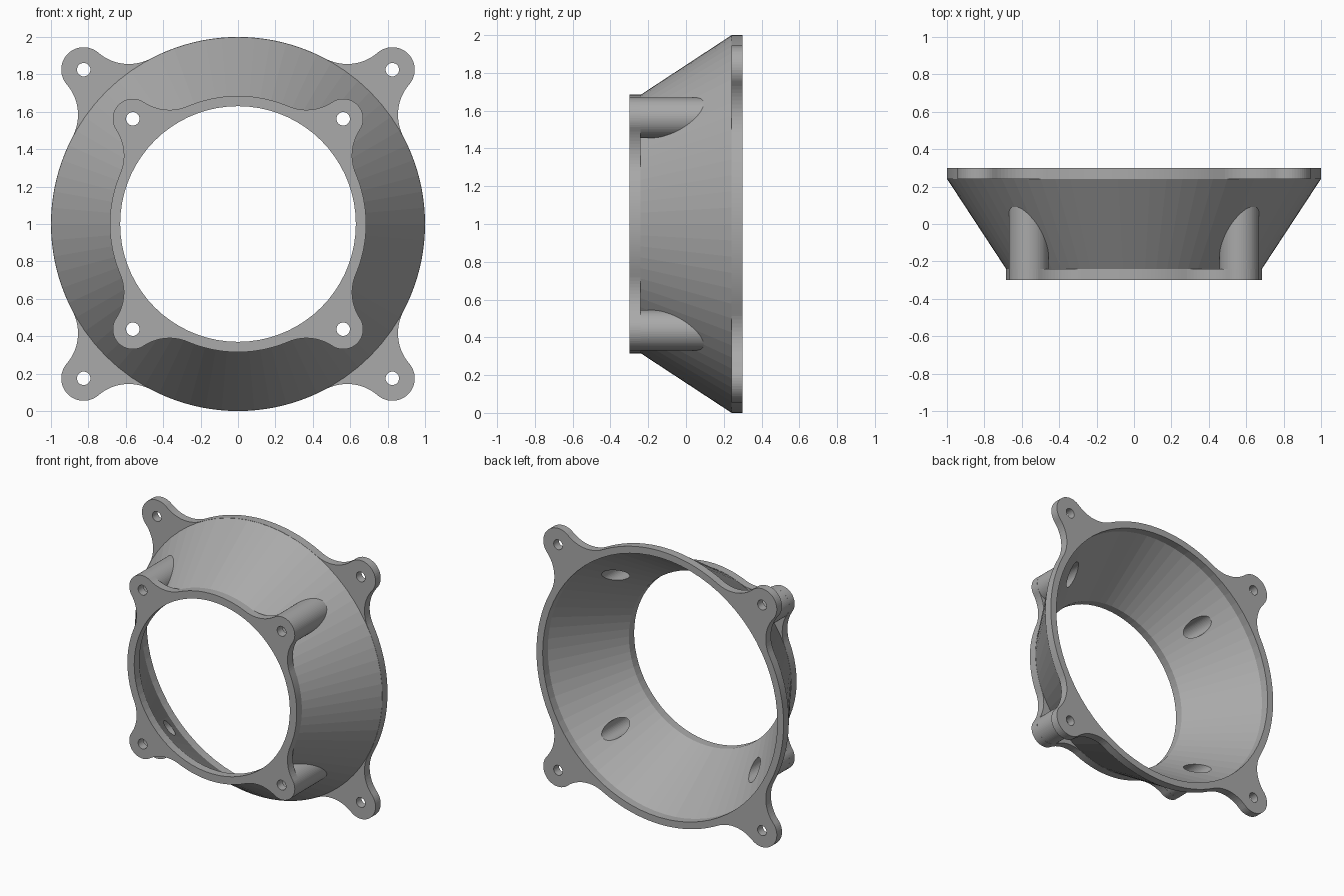
import bpy, bmesh, math
from mathutils import Vector

if "Cube" in bpy.data.objects:
    bpy.data.objects.remove(bpy.data.objects["Cube"])

SEGMENTS = 72
CORNERS = [(sx, sz) for sx in (-1, 1) for sz in (-1, 1)]

grey = bpy.data.materials.new("plain grey")
grey.use_nodes = True
colour = (0.4, 0.4, 0.4, 1)
grey.diffuse_color = colour
grey.node_tree.nodes["Principled BSDF"].inputs["Base Color"].default_value = colour


def finish(name, bm):
    bmesh.ops.recalc_face_normals(bm, faces=bm.faces)
    mesh = bpy.data.meshes.new(name)
    bm.to_mesh(mesh)
    bm.free()
    mesh.materials.append(grey)
    obj = bpy.data.objects.new(name, mesh)
    bpy.context.scene.collection.objects.link(obj)
    return obj


def lathe(name, profile, segments=SEGMENTS, x=0, z=1):
    """Closed solid of revolution about the y direction; profile holds (radius, y)."""
    bm = bmesh.new()
    turns = [math.tau * i / segments for i in range(segments)]
    rings = [[bm.verts.new((x + r * math.cos(a), y, z + r * math.sin(a))) for a in turns]
             for r, y in profile]
    for lower, upper in zip(rings, rings[1:]):
        for i in range(segments):
            j = (i + 1) % segments
            bm.faces.new((lower[i], lower[j], upper[j], upper[i]))
    bm.faces.new(rings[0])
    bm.faces.new(rings[-1])
    return finish(name, bm)


def rod(name, x, z, radius, y0, y1, segments=40):
    return lathe(name, [(radius, y0), (radius, y1)], segments, x, z)


def arc(centre, radius, start, end, steps):
    return [centre + radius * Vector((math.cos(a), math.sin(a)))
            for a in (start + (end - start) * i / steps for i in range(steps + 1))]


def angle_to(a, b):
    return math.atan2(b.y - a.y, b.x - a.x)


def eared_plate(name, ring, ear, ear_xy, fillet, y0, y1):
    """Round plate with four corner ears blended in by concave fillets."""
    reach = ear_xy * math.sqrt(2)
    along = ((ring + fillet) ** 2 - (ear + fillet) ** 2 + reach ** 2) / (2 * reach)
    side = math.sqrt((ring + fillet) ** 2 - along ** 2)
    origin, tip = Vector((0, 0)), Vector((reach, 0))
    low, high = Vector((along, -side)), Vector((along, side))
    touch = angle_to(origin, high)
    bend = angle_to(tip, high)
    # One quarter, with its ear pointing along +x
    quarter = arc(origin, ring, -math.pi / 4, -touch, 10)
    quarter += arc(low, fillet, math.pi - touch, math.pi - bend, 14)[1:]
    quarter += arc(tip, ear, -bend, bend, 24)[1:]
    quarter += arc(high, fillet, bend - math.pi, touch - math.pi, 14)[1:]
    quarter += arc(origin, ring, touch, math.pi / 4, 10)[1:-1]
    bm = bmesh.new()
    outline = []
    for k in range(4):
        turn = math.pi / 4 + k * math.pi / 2
        c, s = math.cos(turn), math.sin(turn)
        outline += [bm.verts.new((c * p.x - s * p.y, y0, 1 + s * p.x + c * p.y))
                    for p in quarter]
    face = bm.faces.new(outline)
    wall = bmesh.ops.extrude_face_region(bm, geom=[face])["geom"]
    bmesh.ops.translate(bm, vec=(0, y1 - y0, 0),
                        verts=[v for v in wall if isinstance(v, bmesh.types.BMVert)])
    return finish(name, bm)


# Funnel body, flanges and screw bosses
body = lathe("duct_adapter", [(0.684, -0.27), (0.684, -0.24), (0.999, 0.24), (0.999, 0.27)])
parts = [eared_plate("front_flange", 0.685, 0.107, 0.5625, 0.25, -0.3, -0.24),
         eared_plate("back_flange", 1.0, 0.12, 0.825, 0.25, 0.24, 0.3)]
# Central opening, screw holes and screw head recesses
cuts = [lathe("opening", [(0.63, -0.4), (0.63, -0.24), (0.95, 0.24), (0.95, 0.4)])]
for sx, sz in CORNERS:
    x, z = sx * 0.5625, 1 + sz * 0.5625
    parts.append(rod("boss", x, z, 0.1065, -0.27, 0.12, 64))
    cuts.append(rod("front_hole", x, z, 0.036, -0.4, 0))
    cuts.append(rod("head_recess", x, z, 0.06, -0.24, 0.2))
    cuts.append(rod("back_hole", sx * 0.825, 1 + sz * 0.825, 0.036, 0.1, 0.4))


def combine(operation, tools):
    for tool in tools:
        mod = body.modifiers.new(tool.name, "BOOLEAN")
        mod.operation = operation
        mod.solver = "EXACT"
        mod.object = tool


combine("UNION", parts)
combine("DIFFERENCE", cuts)

# Bake the result and drop the helper solids
graph = bpy.context.evaluated_depsgraph_get()
result = bpy.data.meshes.new_from_object(body.evaluated_get(graph))
body.modifiers.clear()
body.data = result
for tool in parts + cuts:
    bpy.data.objects.remove(tool)

bpy.context.view_layer.objects.active = body
body.select_set(True)
bpy.ops.object.shade_smooth_by_angle(angle=math.radians(3))
